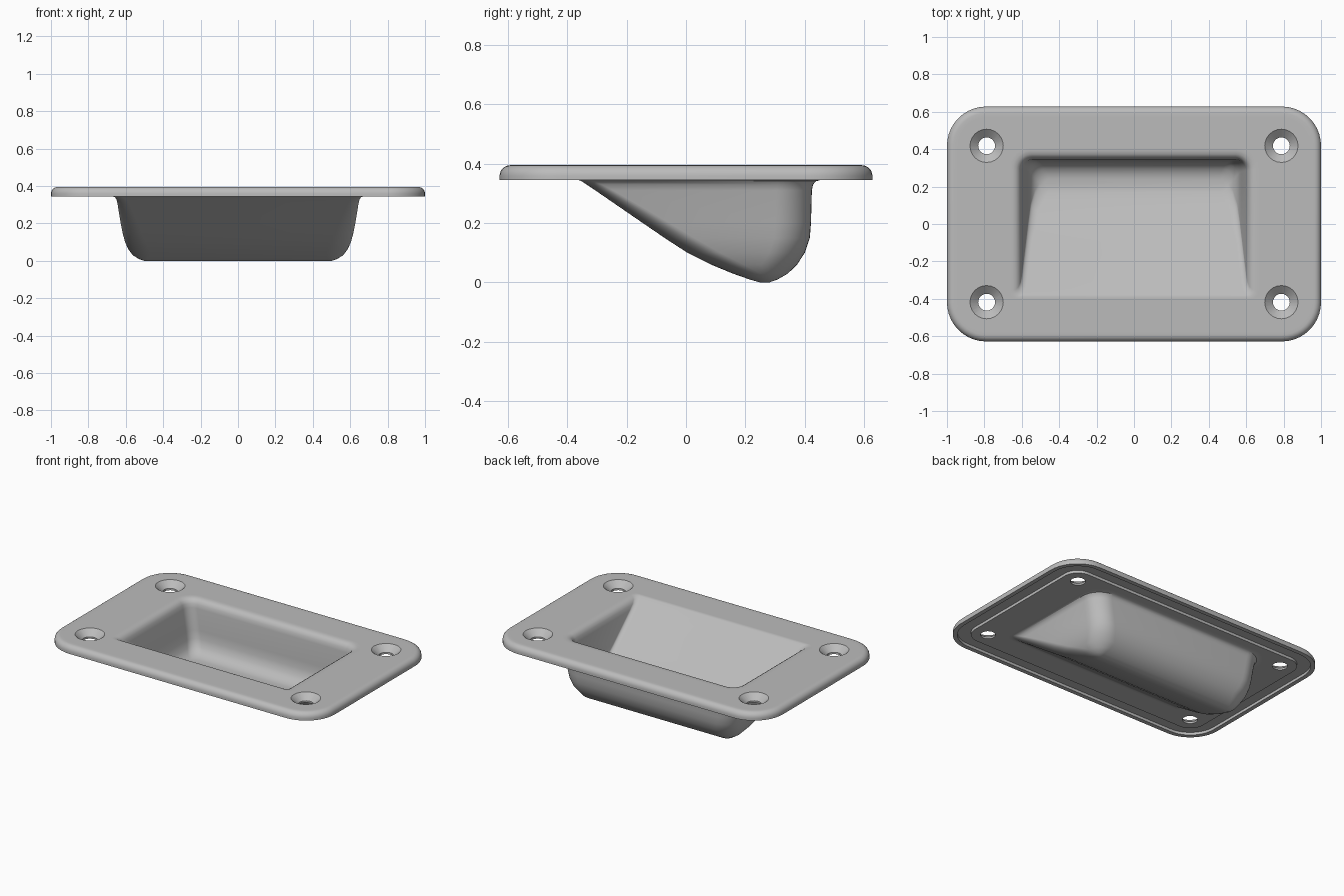
import bpy, bmesh
from math import sin, cos, pi, radians

if "Cube" in bpy.data.objects:
    bpy.data.objects.remove(bpy.data.objects["Cube"])

TOP, UNDER = 0.395, 0.345
HX, HY, CORNER = 1.0, 0.628, 0.21
SEG = 10

grey = bpy.data.materials.new("satin grey")
grey.use_nodes = True
grey.diffuse_color = (0.5, 0.5, 0.5, 1)
grey.node_tree.nodes["Principled BSDF"].inputs["Base Color"].default_value = grey.diffuse_color


def ring(bm, z, front, back, hw, rf, rb):
    """Rounded rectangle at height z, with separate front and back corner radii."""
    half = (back - front) / 2
    rf, rb = min(rf, half * 0.98), min(rb, half * 0.98)
    verts = []
    corners = ((1, back, -1, rb), (-1, back, -1, rb), (-1, front, 1, rf), (1, front, 1, rf))
    for i, (sx, y, sy, r) in enumerate(corners):
        for k in range(SEG + 1):
            a = (i + k / SEG) * pi / 2
            verts.append(bm.verts.new((sx * (hw - r) + r * cos(a), y + sy * r + r * sin(a), z)))
    return verts


def plate_ring(bm, z, inset):
    r = CORNER - inset
    return ring(bm, z, -HY + inset, HY - inset, HX - inset, r, r)


# Pocket sections: height, front y, back y, half width, front radius, back radius
inside = [
    (0.060, 0.19, 0.24, 0.48, 0.05, 0.05),
    (0.064, 0.17, 0.265, 0.505, 0.05, 0.05),
    (0.078, 0.13, 0.295, 0.53, 0.05, 0.06),
    (0.105, 0.07, 0.32, 0.552, 0.04, 0.06),
    (0.15, -0.015, 0.335, 0.565, 0.04, 0.06),
    (0.20, -0.09, 0.34, 0.575, 0.03, 0.06),
    (0.34, -0.30, 0.345, 0.60, 0.03, 0.06),
    (0.365, -0.338, 0.350, 0.606, 0.03, 0.065),
    (0.382, -0.364, 0.360, 0.617, 0.03, 0.075),
    (0.391, -0.378, 0.373, 0.631, 0.03, 0.085),
    (TOP, -0.386, 0.392, 0.648, 0.035, 0.10),
]
outside = [
    (UNDER, -0.362, 0.452, 0.672, 0.04, 0.14),
    (0.341, -0.352, 0.438, 0.659, 0.04, 0.13),
    (0.330, -0.335, 0.428, 0.650, 0.05, 0.12),
    (0.31, -0.305, 0.424, 0.645, 0.06, 0.12),
    (0.20, -0.145, 0.421, 0.627, 0.09, 0.12),
    (0.15, -0.072, 0.417, 0.617, 0.10, 0.12),
    (0.10, 0.005, 0.400, 0.604, 0.11, 0.12),
    (0.06, 0.085, 0.374, 0.585, 0.11, 0.12),
    (0.03, 0.158, 0.343, 0.562, 0.10, 0.10),
    (0.010, 0.215, 0.308, 0.53, 0.06, 0.06),
    (0.0, 0.25, 0.28, 0.50, 0.03, 0.03),
]

# Loft from the pocket floor, over the plate, and down the underside of the pocket
bm = bmesh.new()
rings = [ring(bm, *s) for s in inside]
rings.append(ring(bm, TOP, -0.40, 0.41, 0.665, 0.045, 0.11))
EDGE = 0.036
rings.append(plate_ring(bm, TOP, EDGE + 0.02))
for k in range(7):
    a = k / 6 * pi / 2
    rings.append(plate_ring(bm, TOP - EDGE * (1 - cos(a)), EDGE * (1 - sin(a))))
# Seal groove in the underside, between an outer lip and an inner pad
for z, inset in ((UNDER, 0), (UNDER, 0.028), (UNDER + 0.018, 0.028),
                 (UNDER + 0.018, 0.11), (UNDER, 0.11)):
    rings.append(plate_ring(bm, z, inset))
rings.append(ring(bm, UNDER, -0.38, 0.47, 0.69, 0.05, 0.15))
rings += [ring(bm, *s) for s in outside]

for a, b in zip(rings, rings[1:]):
    n = len(a)
    for i in range(n):
        j = (i + 1) % n
        bm.faces.new((a[i], a[j], b[j], b[i]))
bm.faces.new(rings[0])
bm.faces.new(rings[-1])
bmesh.ops.recalc_face_normals(bm, faces=bm.faces)


def mesh_object(name, bm):
    mesh = bpy.data.meshes.new(name)
    bm.to_mesh(mesh)
    bm.free()
    mesh.materials.append(grey)
    obj = bpy.data.objects.new(name, mesh)
    bpy.context.collection.objects.link(obj)
    return obj


plate = mesh_object("recessed_pull_plate", bm)

# Countersunk screw holes
bm = bmesh.new()
profile = ((0.30, 0.045), (0.357, 0.045), (TOP, 0.089), (TOP + 0.02, 0.089))
for sx in (-1, 1):
    for sy in (-1, 1):
        loops = [[bm.verts.new((sx * 0.788 + r * cos(k * pi / 12), sy * 0.418 + r * sin(k * pi / 12), z))
                  for k in range(24)] for z, r in profile]
        for a, b in zip(loops, loops[1:]):
            for i in range(24):
                j = (i + 1) % 24
                bm.faces.new((a[i], a[j], b[j], b[i]))
        bm.faces.new(loops[0])
        bm.faces.new(loops[-1])
bmesh.ops.recalc_face_normals(bm, faces=bm.faces)
cutter = mesh_object("screw_hole_cutter", bm)
cutter.hide_render = True

mod = plate.modifiers.new("screw holes", "BOOLEAN")
mod.operation = "DIFFERENCE"
mod.solver = "EXACT"
mod.object = cutter
bpy.ops.object.select_all(action="DESELECT")
plate.select_set(True)
bpy.context.view_layer.objects.active = plate
bpy.ops.object.modifier_apply(modifier=mod.name)
bpy.data.objects.remove(cutter)
bpy.ops.object.shade_smooth_by_angle(angle=radians(32))
